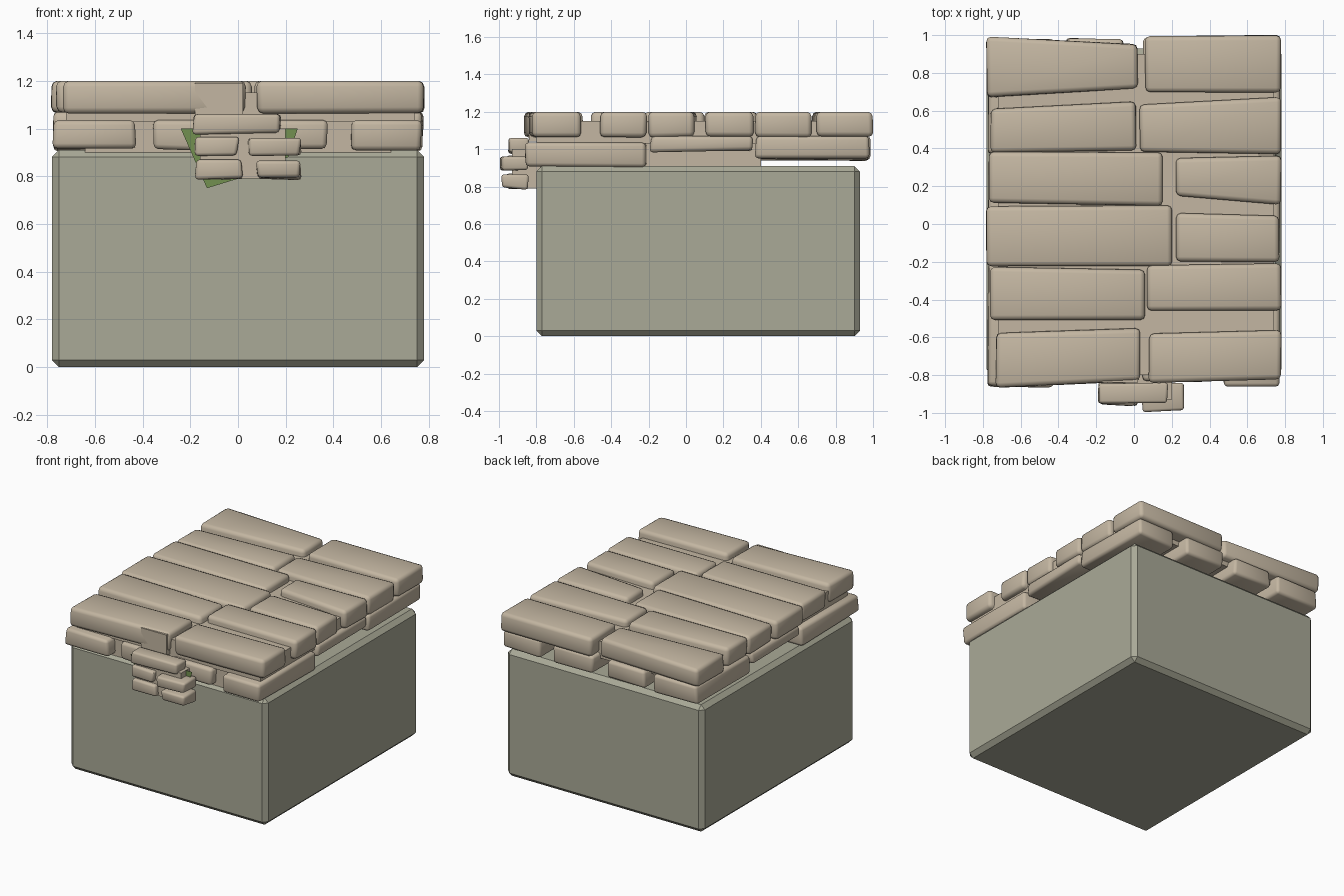
import bpy, bmesh, random

if "Cube" in bpy.data.objects:
    bpy.data.objects.remove(bpy.data.objects["Cube"])
random.seed(4)


def material(name, col):
    m = bpy.data.materials.new(name)
    m.diffuse_color = (*col, 1)
    m.use_nodes = True
    m.node_tree.nodes["Principled BSDF"].inputs["Base Color"].default_value = m.diffuse_color
    return m


PLASTER = material("plaster", (0.40, 0.40, 0.31))
STONE = material("stone", (0.55, 0.47, 0.36))
LEAF = material("leaf", (0.17, 0.28, 0.08))
FACES = [(0, 3, 2, 1), (4, 5, 6, 7), (0, 1, 5, 4), (1, 2, 6, 5), (2, 3, 7, 6), (3, 0, 4, 7)]


def solid(name, plan, z0, z1, mat, bevel=0.0, seg=1, jitter=0.0):
    """Four-cornered block from a plan outline, optionally worn and bevelled."""
    bm = bmesh.new()
    r = lambda: random.uniform(-jitter, jitter)
    vs = [bm.verts.new((x + r(), y + r(), z + (r() if z == z0 else 0)))
          for z in (z0, z1) for x, y in plan]
    for f in FACES:
        bm.faces.new([vs[i] for i in f])
    if bevel:
        bmesh.ops.bevel(bm, geom=bm.edges[:], offset=bevel, segments=seg,
                        profile=0.5, affect='EDGES', clamp_overlap=True)
    bmesh.ops.recalc_face_normals(bm, faces=bm.faces)
    me = bpy.data.meshes.new(name)
    bm.to_mesh(me)
    bm.free()
    me.materials.append(mat)
    ob = bpy.data.objects.new(name, me)
    bpy.context.collection.objects.link(ob)
    if seg > 1 or jitter:
        bpy.context.view_layer.objects.active = ob
        bpy.ops.object.select_all(action='DESELECT')
        ob.select_set(True)
        bpy.ops.object.shade_smooth_by_angle(angle=0.9)
    return ob


def rect(x0, x1, y0, y1):
    return [(x0, y0), (x1, y0), (x1, y1), (x0, y1)]


# plain block underneath
solid("base_block", rect(-0.78, 0.78, -0.80, 0.93), 0, 0.91, PLASTER, 0.03)

# mortar core between the bricks
solid("lower_mortar", rect(-0.64, 0.64, -0.78, 0.40), 0.90, 1.10, STONE)
solid("upper_mortar", rect(-0.72, 0.74, -0.80, 0.90), 1.03, 1.15, STONE)
solid("front_mortar", rect(-0.18, 0.02, -0.84, -0.70), 1.04, 1.19, STONE)

# lower course: bricks running front to back
for i, (x0, x1) in enumerate([(-0.77, -0.43), (-0.36, -0.06), (0.05, 0.37), (0.47, 0.77)]):
    for j, (y0, y1, z0, z1) in enumerate([(-0.86, -0.21, 0.91, 1.035),
                                          (-0.19, 0.35, 0.99, 1.07),
                                          (0.37, 0.98, 0.945, 1.07)]):
        if j == 0 and i in (1, 2):
            y0 += 0.03
        solid(f"lower_brick_{i}_{j}", rect(x0, x1, y0, y1), z0, z1, STONE, 0.02, 2, 0.008)

# top course: x ends, then front/back y at the left end and at the right end
TOP = [
    (-0.78, 0.02, 0.67, 0.99, 0.72, 0.95), (0.06, 0.78, 0.70, 0.99, 0.70, 1.00),
    (-0.76, 0.01, 0.38, 0.61, 0.39, 0.65), (0.03, 0.78, 0.38, 0.63, 0.37, 0.67),
    (-0.77, 0.15, 0.11, 0.38, 0.10, 0.38), (0.22, 0.78, 0.15, 0.35, 0.10, 0.36),
    (-0.78, 0.20, -0.22, 0.09, -0.22, 0.10), (0.22, 0.77, -0.20, 0.06, -0.20, 0.04),
    (-0.76, 0.06, -0.51, -0.23, -0.51, -0.24), (0.07, 0.78, -0.46, -0.22, -0.46, -0.21),
    (-0.73, 0.03, -0.87, -0.58, -0.83, -0.55), (0.08, 0.78, -0.84, -0.58, -0.82, -0.56),
]
for i, (x0, x1, a, b, c, d) in enumerate(TOP):
    solid(f"top_brick_{i}", [(x0, a), (x1, c), (x1, d), (x0, b)],
          1.065, 1.20, STONE, 0.025, 2, 0.004)

# small brick cluster on the front
solid("cluster_mortar", rect(-0.16, 0.20, -0.93, -0.78), 0.79, 1.00, STONE)
for i, (x0, x1, y0, z0, z1) in enumerate([(-0.19, 0.18, -0.95, 0.98, 1.06),
                                          (-0.18, 0.00, -0.96, 0.89, 0.965),
                                          (0.04, 0.26, -0.99, 0.885, 0.96),
                                          (-0.18, 0.02, -0.96, 0.79, 0.87),
                                          (0.08, 0.26, -0.99, 0.79, 0.865)]):
    solid(f"cluster_brick_{i}", rect(x0, x1, y0, -0.84), z0, z1, STONE, 0.014, 2, 0.008)

# flat leaf sheet behind the cluster
me = bpy.data.meshes.new("leaf_sheet")
pts = [(-0.24, 1.0), (-0.13, 0.75), (0.0, 0.79), (0.21, 0.88), (0.25, 1.0)]
me.from_pydata([(x, -0.875, z) for x, z in pts], [], [range(5)])
me.materials.append(LEAF)
bpy.context.collection.objects.link(bpy.data.objects.new("leaf_sheet", me))
